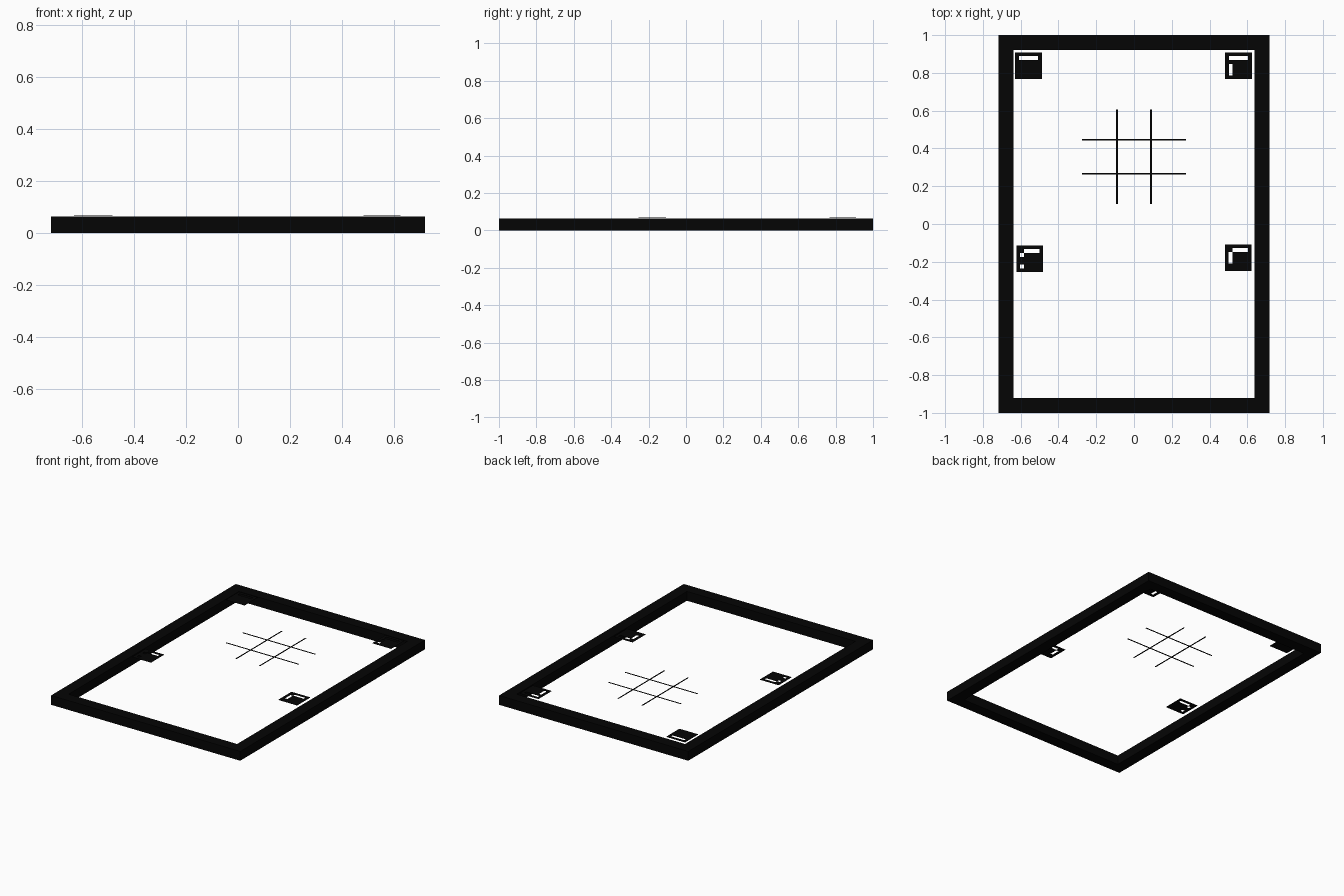
import bpy
import bmesh
from mathutils import Matrix

if "Cube" in bpy.data.objects:
    bpy.data.objects.remove(bpy.data.objects["Cube"])

black = bpy.data.materials.new("matte_black")
black.use_nodes = True
black.diffuse_color = (0.0015, 0.0015, 0.0015, 1)
black.node_tree.nodes["Principled BSDF"].inputs["Base Color"].default_value = black.diffuse_color


def finish(bm, name):
    mesh = bpy.data.meshes.new(name)
    bm.to_mesh(mesh)
    bm.free()
    mesh.materials.append(black)
    obj = bpy.data.objects.new(name, mesh)
    bpy.context.collection.objects.link(obj)
    return obj


def box(name, center, size):
    bm = bmesh.new()
    bmesh.ops.create_cube(bm, size=1, matrix=Matrix.Translation(center) @ Matrix.Diagonal((*size, 1)))
    return finish(bm, name)


# Open rectangular frame: two long rails between two end rails
HALF_X, HALF_Y, HEIGHT, RIM = 0.717, 1.0, 0.064, 0.078
for side, end, rail in ((-1, "front", "right"), (1, "back", "left")):
    box(end + "_rail", (0, side * (HALF_Y - RIM / 2), HEIGHT / 2), (2 * HALF_X, RIM, HEIGHT))
    box(rail + "_rail", (side * (HALF_X - RIM / 2), 0, HEIGHT / 2),
        (RIM, 2 * (HALF_Y - RIM), HEIGHT))

# Crossed thin strips just below the top of the frame
GRID_Y, STRIP, THIN, GRID_Z = 0.355, 0.008, 0.002, 0.06
for side, label in ((-1, "first"), (1, "second")):
    box(label + "_long_strip", (side * 0.09, GRID_Y, GRID_Z), (STRIP, 0.5, THIN))
    box(label + "_cross_strip", (0, GRID_Y + side * 0.09, GRID_Z), (0.55, STRIP, THIN))

# Square marker plates with cut-out cells ('.' is a hole), floating just above the frame
SOLID = "#######"
MARKERS = {
    "back_right_marker": ((-0.558, 0.838), [SOLID, "#.....#"] + [SOLID] * 5),
    "back_left_marker": ((0.553, 0.838), [SOLID, "#.....#", SOLID] + ["#.#####"] * 3 + [SOLID]),
    "front_right_marker": ((-0.552, -0.184),
                           [SOLID, "##....#", "#.#####", SOLID, SOLID, "#.#####", SOLID]),
    "front_left_marker": ((0.552, -0.179), [SOLID, "##....#"] + ["#.#####"] * 3 + [SOLID] * 2),
}
CELLS, WIDTH = 7, 0.142
for name, (spot, rows) in MARKERS.items():
    bm = bmesh.new()
    bmesh.ops.create_grid(bm, x_segments=CELLS, y_segments=CELLS, size=WIDTH / 2)
    holes = []
    for face in bm.faces:
        c = face.calc_center_median()
        col = int((c.x / WIDTH + 0.5) * CELLS)
        row = int((0.5 - c.y / WIDTH) * CELLS)
        if rows[row][col] == ".":
            holes.append(face)
    bmesh.ops.delete(bm, geom=holes, context='FACES')
    marker = finish(bm, name)
    marker.location = (*spot, 0.068)
    plate = marker.modifiers.new("plate_thickness", 'SOLIDIFY')
    plate.thickness = THIN
    plate.offset = 0
